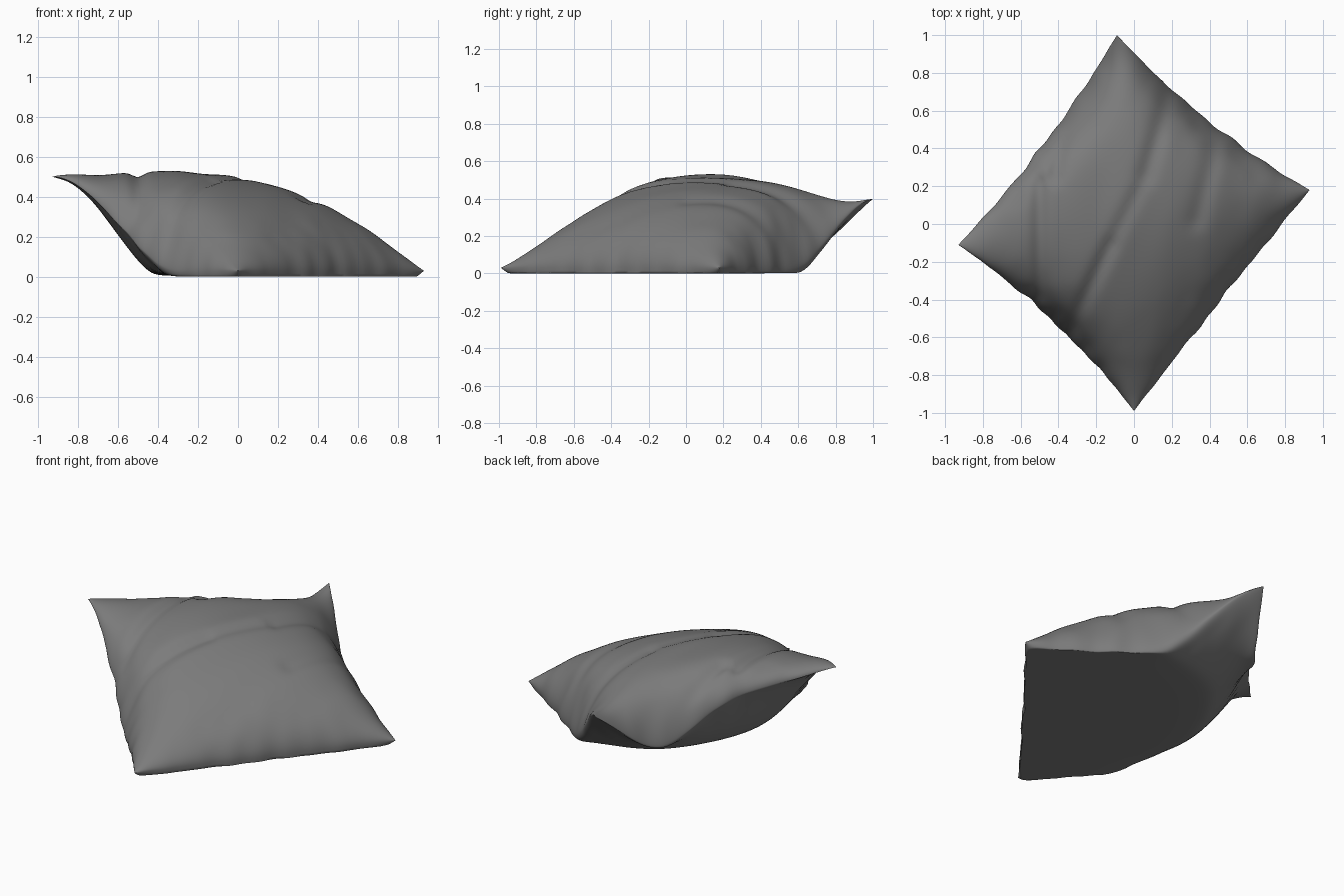
import bpy, bmesh, math
from mathutils import Vector, noise

cube = bpy.data.objects.get("Cube")
if cube:
    bpy.data.objects.remove(cube)

# Four pulled corners of the cushion
FRONT = Vector((0.0, -0.99, 0.03))
RIGHT = Vector((0.93, 0.18, 0.03))
BACK = Vector((-0.09, 1.0, 0.40))
LEFT = Vector((-0.93, -0.11, 0.50))
N = 80

# Creases in the upper cloth: start, end, depth, width
CREASES = [
    ((-0.36, -0.60), (-0.12, -0.10), 0.025, 0.04),
    ((-0.12, -0.10), (0.06, 0.25), 0.015, 0.04),
    ((0.06, 0.25), (0.20, 0.72), 0.025, 0.05),
    ((0.33, 0.02), (0.45, 0.48), 0.015, 0.05),
    ((-0.50, -0.38), (-0.50, 0.22), 0.025, 0.04),
    ((-0.42, 0.25), (-0.35, 0.62), 0.02, 0.04),
]


def smooth_ramp(lo, hi, x):
    k = min(max((x - lo) / (hi - lo), 0), 1)
    return k * k * (3 - 2 * k)


def seam_sheet(u, v):
    """Middle sheet of the cushion, stretched between its corners."""
    # Edges are drawn in between the corners, with small puckers
    pucker = 0.022 * noise.noise(Vector((u * 6, v * 6, 3)))
    bu = u * (1 - (0.07 + pucker) * (1 - v * v) * u * u)
    bow = 0.06 if v > 0 else 0.01
    bv = v * (1 - (bow + pucker) * (1 - u * u) * v * v)
    s, t = (1 + bu) / 2, (1 + bv) / 2
    p = FRONT.lerp(RIGHT, s).lerp(LEFT.lerp(BACK, s), t)
    # Side seams lie on the ground, then climb to the raised corners
    climb = smooth_ramp(0.35, 1, t) if u < 0 else smooth_ramp(0.52, 1.02, t)
    height = (LEFT if u < 0 else BACK).z - FRONT.z
    p.z += (FRONT.z + height * climb - p.z) * u ** 6
    # The seam between the raised corners sags
    p.z -= 0.05 * (1 - u * u) * t * t
    if v > 0:
        p.z -= 0.23 * math.exp(-((s - 0.72) / 0.2) ** 2) * (1 - u ** 12) * v ** 6
    return p


def crease_depth(p):
    deepest = 0
    for a, b, depth, width in CREASES:
        a, b = Vector(a), Vector(b)
        q = p.xy - a
        along = q.dot(b - a) / (b - a).length_squared
        k = min(max(along, 0), 1)
        d = (q - (b - a) * k).length
        deepest = max(deepest, depth * math.exp(-(d / width) ** 2))
    return deepest


def cloth_point(u, v, top):
    p = seam_sheet(u, v)
    f = math.sqrt(max(0, (1 - u * u) * (1 - v * v)))
    left = ((1 - u) / 2 * (1 + v) / 2) ** 2
    back = ((1 + u) / 2 * (1 + v) / 2) ** 2
    right = (1 + u) / 2 * (1 - v) / 2
    if top:
        ripple = 0.012 * noise.noise(Vector((p.x * 5 - p.y, p.y * 2, 1)))
        p.z += (0.25 - 0.06 * left - 0.11 * back + 0.1 * right) * f
        p.z += (ripple - crease_depth(p)) * min(1, f * 1.6)
    else:
        # Belly rests flat on the ground, with folded flaps at raised corners
        low = p.z - (0.45 + 0.05 * left) * f ** (1 + 2 * left + 0.6 * back)
        k = 0.05 * f
        p.z = 0.5 * (low + math.sqrt(low * low + k * k))
    return p


# Upper and lower cloth, welded along the seam
bm = bmesh.new()
ring = [math.sin(math.pi / 2 * (2 * i / N - 1)) for i in range(N + 1)]
for top in (True, False):
    grid = [[bm.verts.new(cloth_point(u, v, top)) for u in ring] for v in ring]
    for j in range(N):
        for i in range(N):
            quad = [grid[j][i], grid[j][i + 1], grid[j + 1][i + 1], grid[j + 1][i]]
            bm.faces.new(quad if top else quad[::-1])
bmesh.ops.remove_doubles(bm, verts=bm.verts, dist=0.0003)
bmesh.ops.recalc_face_normals(bm, faces=bm.faces)
mesh = bpy.data.meshes.new("cushion")
bm.to_mesh(mesh)
bm.free()

cushion = bpy.data.objects.new("cushion", mesh)
bpy.context.collection.objects.link(cushion)

# Grey cloth
cloth = bpy.data.materials.new("grey_cloth")
cloth.use_nodes = True
GREY = (0.2, 0.2, 0.2, 1)
cloth.diffuse_color = GREY
cloth.node_tree.nodes["Principled BSDF"].inputs["Base Color"].default_value = GREY
mesh.materials.append(cloth)

bpy.context.view_layer.objects.active = cushion
cushion.select_set(True)
bpy.ops.object.shade_smooth_by_angle(angle=math.radians(60))
